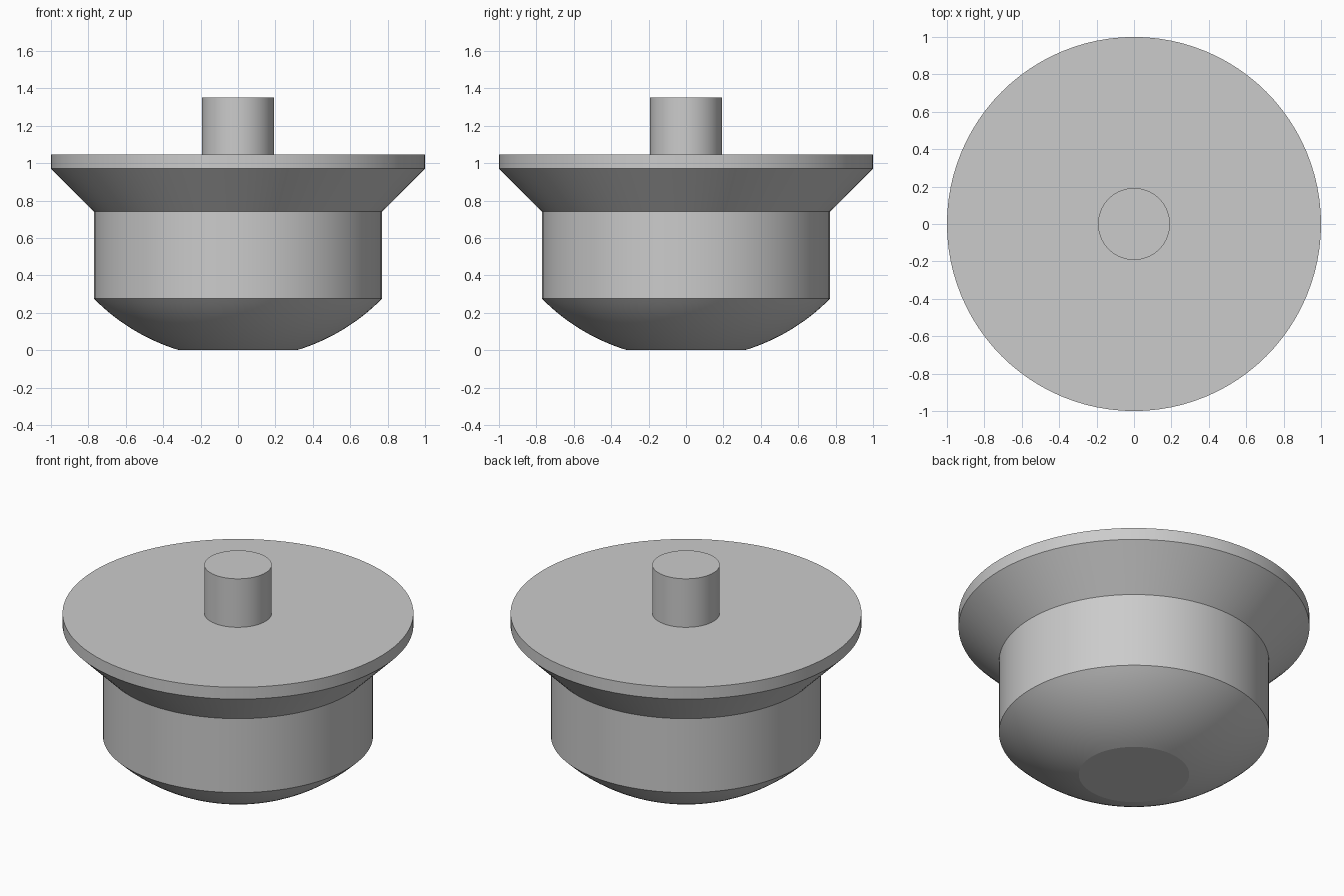
import bpy, bmesh, math

cube = bpy.data.objects.get("Cube")
if cube:
    bpy.data.objects.remove(cube)

grey = bpy.data.materials.new("light_grey")
grey.use_nodes = True
grey.diffuse_color = (0.6, 0.6, 0.6, 1)
grey.node_tree.nodes["Principled BSDF"].inputs["Base Color"].default_value = (0.6, 0.6, 0.6, 1)


def lathe(name, profile, sides=96):
    """Spin a closed (radius, height) profile around the z axis."""
    bm = bmesh.new()
    verts = [bm.verts.new((r, 0, z)) for r, z in profile]
    edges = [bm.edges.new(pair) for pair in zip(verts, verts[1:])]
    bmesh.ops.spin(bm, geom=verts + edges, cent=(0, 0, 0), axis=(0, 0, 1),
                   angle=math.tau, steps=sides)
    bmesh.ops.remove_doubles(bm, verts=bm.verts, dist=0.0005)
    # Close the open ends with flat caps
    bmesh.ops.holes_fill(bm, edges=[e for e in bm.edges if e.is_boundary])
    bmesh.ops.recalc_face_normals(bm, faces=bm.faces)
    mesh = bpy.data.meshes.new(name)
    bm.to_mesh(mesh)
    bm.free()
    mesh.materials.append(grey)
    obj = bpy.data.objects.new(name, mesh)
    bpy.context.collection.objects.link(obj)
    bpy.ops.object.select_all(action='DESELECT')
    obj.select_set(True)
    bpy.context.view_layer.objects.active = obj
    bpy.ops.object.shade_smooth_by_angle(angle=math.radians(15))
    return obj


# Body: truncated spherical underside, straight wall, flared seat and rim
BODY_R, FLAT_R, WALL_Z = 0.77, 0.315, 0.275
centre = (BODY_R**2 + WALL_Z**2 - FLAT_R**2) / (2 * WALL_Z)
ball_r = math.hypot(FLAT_R, centre)
start, end = math.asin(FLAT_R / ball_r), math.asin(BODY_R / ball_r)
STEPS = 16
angles = [start + (end - start) * i / STEPS for i in range(STEPS + 1)]
dome = [(ball_r * math.sin(a), centre - ball_r * math.cos(a)) for a in angles]
lathe("valve_body", dome + [(BODY_R, 0.74), (1, 0.97), (1, 1.045)])

# Stem standing on the disc
lathe("stem", [(0.192, 1.04), (0.192, 1.35)])
